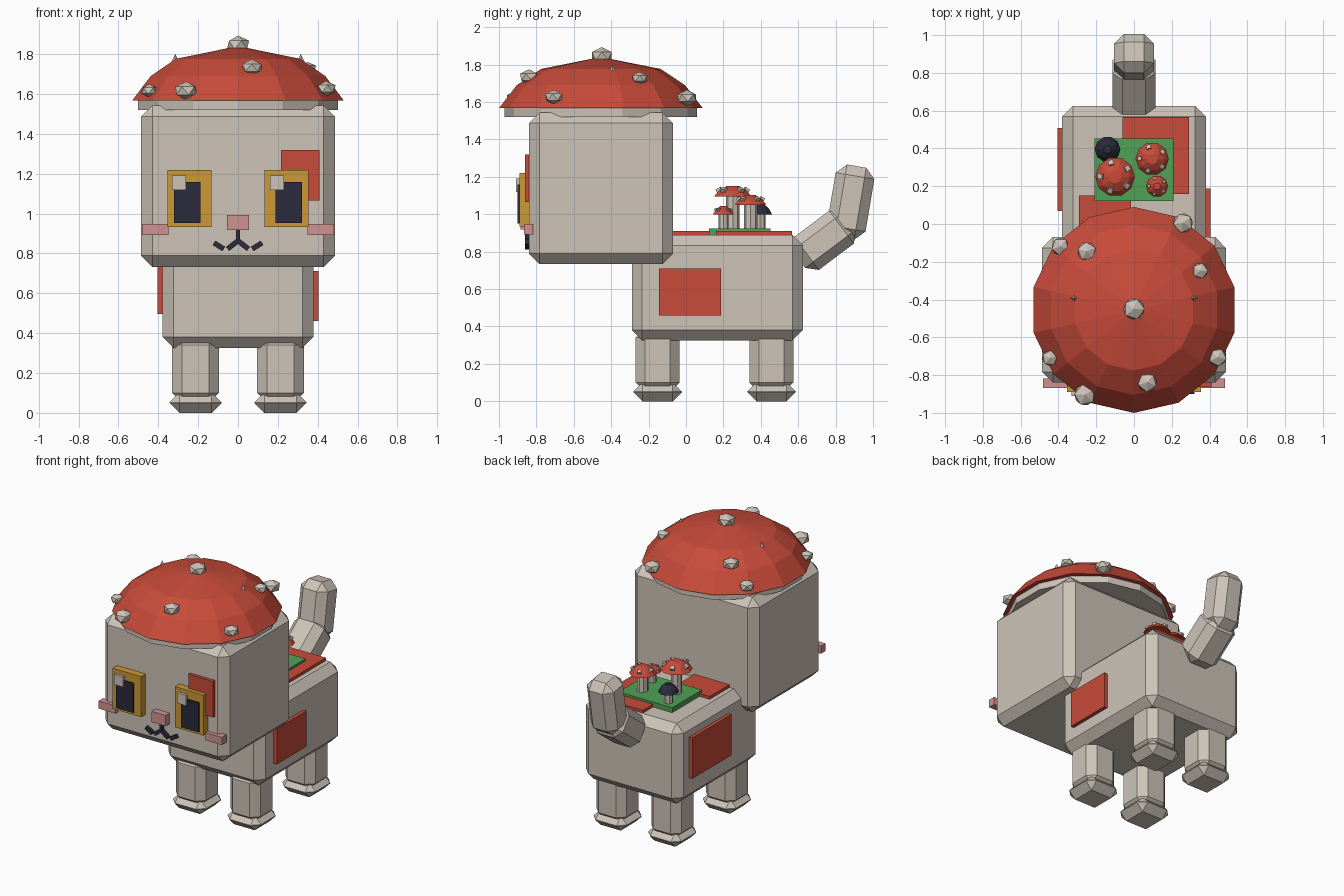
import bpy, math
from mathutils import Vector

if "Cube" in bpy.data.objects:
    bpy.data.objects.remove(bpy.data.objects["Cube"])


def material(name, rgb):
    m = bpy.data.materials.new(name)
    m.diffuse_color = (*rgb, 1)
    m.use_nodes = True
    m.node_tree.nodes["Principled BSDF"].inputs["Base Color"].default_value = m.diffuse_color
    return m


STONE = material("warm_grey", (0.61, 0.55, 0.48))
RED = material("red", (0.58, 0.07, 0.042))
AMBER = material("amber", (0.60, 0.32, 0.035))
DARK = material("dark_navy", (0.024, 0.024, 0.045))
PINK = material("pink", (0.64, 0.29, 0.29))
GREEN = material("moss_green", (0.08, 0.36, 0.09))


def finish(name, mat):
    o = bpy.context.object
    o.name = name
    o.data.materials.append(mat)
    return o


def box(name, mat, lo, hi, bevel=0, rot=(0, 0, 0)):
    """Box between two corners, optionally chamfered and turned about its centre."""
    lo, hi = Vector(lo), Vector(hi)
    bpy.ops.mesh.primitive_cube_add(size=1, location=(lo + hi) / 2, rotation=rot)
    o = finish(name, mat)
    o.scale = hi - lo
    bpy.ops.object.transform_apply(location=False, rotation=False, scale=True)
    if bevel:
        m = o.modifiers.new("chamfer", "BEVEL")
        m.width, m.segments = bevel, 1
    return o


def cbox(name, mat, c, size, bevel=0, rot=(0, 0, 0)):
    c, h = Vector(c), Vector(size) / 2
    return box(name, mat, c - h, c + h, bevel, rot)


def lathe(name, mat, profile, sides, x, y, turn=0):
    """Closed turned shape; profile runs bottom to top as (radius, z)."""
    verts, faces = [], []
    for r, z in profile:
        for i in range(sides):
            a = turn + 2 * math.pi * i / sides
            verts.append((r * math.cos(a), r * math.sin(a), z))
    for k in range(len(profile) - 1):
        for i in range(sides):
            j = (i + 1) % sides
            faces.append((k * sides + i, k * sides + j, (k + 1) * sides + j, (k + 1) * sides + i))
    n = len(verts)
    faces += [tuple(range(sides))[::-1], tuple(range(n - sides, n))]
    me = bpy.data.meshes.new(name)
    me.from_pydata(verts, [], faces)
    o = bpy.data.objects.new(name, me)
    o.location = (x, y, 0)
    me.materials.append(mat)
    bpy.context.collection.objects.link(o)
    return o


# Body and head
box("body", STONE, (-0.38, -0.29, 0.326), (0.38, 0.625, 0.89), 0.056)
box("head", STONE, (-0.486, -0.84, 0.733), (0.486, -0.07, 1.543), 0.056)

# Legs with feet
for sx in (-1, 1):
    for yc, where in ((-0.152, "front"), (0.457, "back")):
        x = sx * 0.213
        box(where + "_leg", STONE, (x - 0.117, yc - 0.117, 0.05), (x + 0.117, yc + 0.117, 0.39), 0.05)
        box(where + "_foot", STONE, (x - 0.13, yc - 0.13, 0), (x + 0.13, yc + 0.13, 0.102), 0.049)

# Tail in two chamfered pieces
cbox("tail_base", STONE, (0, 0.738, 0.861), (0.23, 0.22, 0.34), 0.053, (math.radians(-53), 0, 0))
cbox("tail_tip", STONE, (0, 0.88, 1.065), (0.21, 0.21, 0.39), 0.053, (math.radians(-9.5), 0, 0))

# Eyes: frame, pupil, glint
for s in (-1, 1):
    cbox("eye_frame", AMBER, (s * 0.243, -0.865, 1.077), (0.222, 0.05, 0.286))
    cbox("pupil", DARK, (s * 0.254, -0.893, 1.056), (0.134, 0.014, 0.208))
    gx = -0.295 if s < 0 else 0.196
    cbox("eye_glint", STONE, (gx, -0.895, 1.155), (0.07, 0.03, 0.072))
    # Cheeks
    cbox("cheek", PINK, (s * 0.415, -0.842, 0.92), (0.132, 0.05, 0.054))
    # Mouth strokes
    cbox("mouth_inner", DARK, (s * 0.028, -0.85, 0.842), (0.062, 0.02, 0.026), 0, (0, s * math.radians(38), 0))
    cbox("mouth_outer", DARK, (s * 0.096, -0.85, 0.838), (0.058, 0.02, 0.026), 0, (0, -s * math.radians(32), 0))
cbox("nose", PINK, (0, -0.86, 0.956), (0.108, 0.05, 0.076))
cbox("mouth_line", DARK, (0, -0.85, 0.888), (0.022, 0.02, 0.075))

# Red coat patches
box("head_patch", RED, (0.217, -0.862, 1.066), (0.41, -0.83, 1.32))
box("right_patch", RED, (0.37, -0.145, 0.46), (0.405, 0.187, 0.711))
box("left_patch", RED, (-0.405, 0.07, 0.497), (-0.37, 0.507, 0.785))
box("back_patch_rear", RED, (-0.06, 0.16, 0.88), (0.29, 0.566, 0.91))
box("back_patch_front", RED, (-0.29, -0.14, 0.88), (-0.015, 0.15, 0.91))
box("moss_plate", GREEN, (-0.21, 0.122, 0.88), (0.21, 0.453, 0.925))

# Large cap on the head, its pale underside rim and the ear tips that poke through
HY = -0.455
lathe("cap_rim", STONE, [(0.515, 1.52), (0.515, 1.567)], 14, 0, HY, math.pi / 2)
lathe("cap", RED, [(0.545, 1.567), (0.45, 1.69), (0.32, 1.777), (0.004, 1.84)], 14, 0, HY, math.pi / 2)
for s in (-1, 1):
    lathe("ear", STONE, [(0.14, 1.52), (0.001, 1.80)], 4, s * 0.315, -0.393)

# Faceted spots on the cap: x, y, z, radius
SPOTS = [(0, -0.45, 1.847, 0.062), (0.07, -0.838, 1.733, 0.056), (-0.26, -0.905, 1.617, 0.062),
         (-0.445, -0.71, 1.617, 0.045), (0.443, -0.706, 1.627, 0.052), (0.26, 0.005, 1.622, 0.058),
         (-0.25, -0.145, 1.725, 0.055), (0.35, -0.248, 1.727, 0.046), (-0.39, -0.12, 1.615, 0.052)]
for i, (x, y, z, r) in enumerate(SPOTS):
    bpy.ops.mesh.primitive_ico_sphere_add(subdivisions=1, radius=r, location=(x, y, z), rotation=(0, 0, i * 0.9))
    finish("cap_spot", STONE).scale = (1, 1, 0.75)

# Little mushrooms: x, y, cap radius, cap base z, cap top z, stem radius, colour
SHROOMS = [(-0.1, 0.25, 0.105, 1.095, 1.152, 0.036, RED), (0.096, 0.345, 0.088, 1.05, 1.103, 0.036, RED),
           (0.122, 0.2, 0.058, 1.0, 1.043, 0.026, RED), (-0.14, 0.395, 0.068, 1.0, 1.055, 0.03, DARK)]
for x, y, r, z0, z1, sr, mat in SHROOMS:
    lathe("mushroom_stem", STONE, [(sr, 0.9), (sr, z0 + 0.005)], 8, x, y)
    h = z1 - z0
    lathe("mushroom_cap", mat, [(r, z0), (r * 0.75, z0 + h * 0.55), (r * 0.32, z1)], 10, x, y)
    if mat is RED:
        for k in range(5):
            a = 0.6 + k * 2 * math.pi / 5
            cbox("mushroom_spot", STONE, (x + 0.72 * r * math.cos(a), y + 0.72 * r * math.sin(a), z0 + h * 0.6),
                 (r * 0.26, r * 0.26, r * 0.2), 0, (0, 0.5, a))
